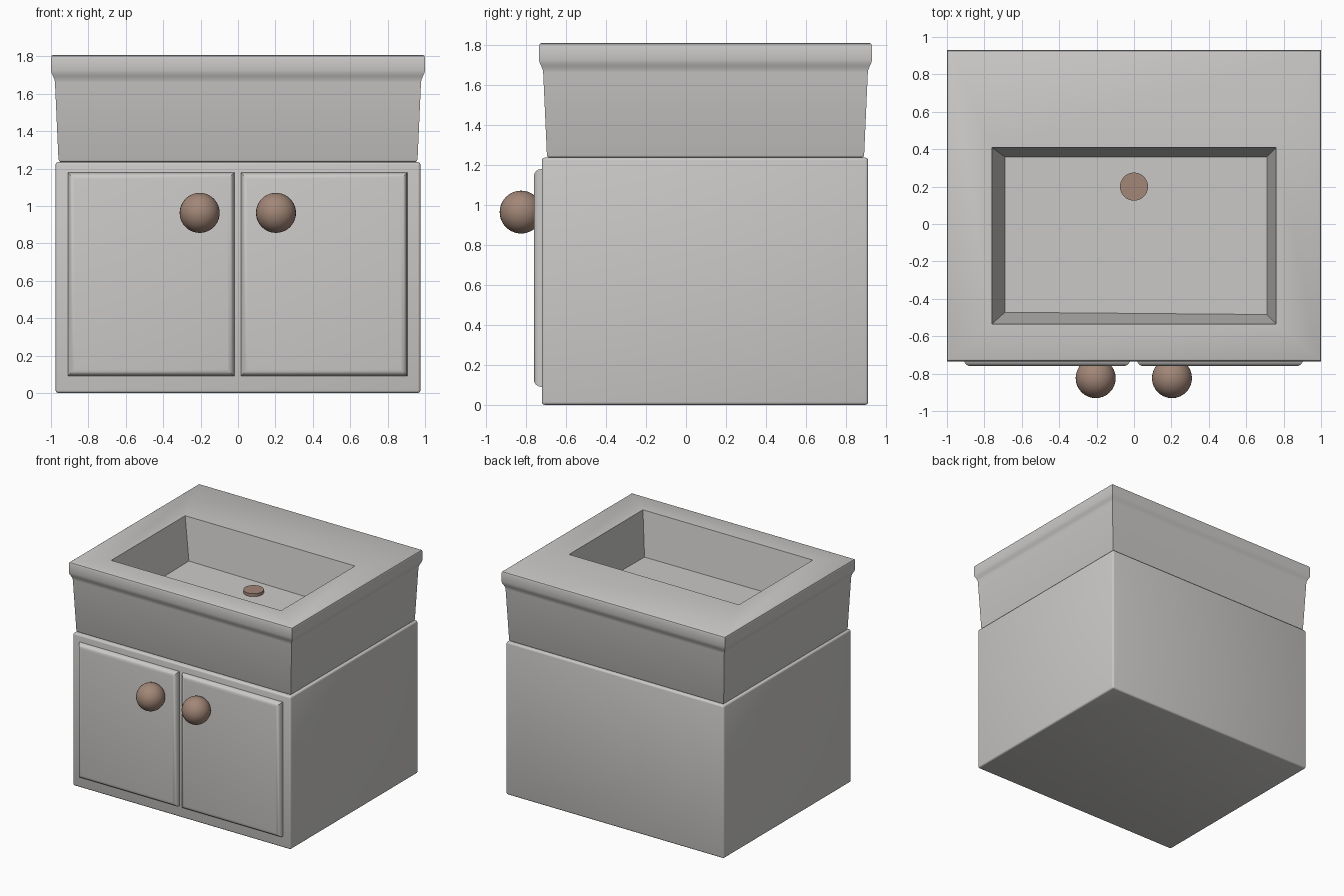
import bpy, bmesh
from mathutils import Matrix

if "Cube" in bpy.data.objects:
    bpy.data.objects.remove(bpy.data.objects["Cube"])


def material(name, rgb):
    m = bpy.data.materials.new(name)
    m.diffuse_color = (*rgb, 1)
    m.use_nodes = True
    m.node_tree.nodes["Principled BSDF"].inputs["Base Color"].default_value = m.diffuse_color
    return m


GREY = material("warm_light_grey", (0.60, 0.59, 0.575))
BRONZE = material("dusty_brown", (0.36, 0.24, 0.185))


def finish(name, bm, mat, angle=0.6):
    bmesh.ops.recalc_face_normals(bm, faces=bm.faces)
    me = bpy.data.meshes.new(name)
    bm.to_mesh(me)
    bm.free()
    ob = bpy.data.objects.new(name, me)
    bpy.context.collection.objects.link(ob)
    me.materials.append(mat)
    bpy.ops.object.select_all(action='DESELECT')
    bpy.context.view_layer.objects.active = ob
    ob.select_set(True)
    bpy.ops.object.shade_smooth_by_angle(angle=angle)
    return ob


def box(x0, x1, y0, y1, z0, z1):
    bm = bmesh.new()
    bmesh.ops.create_cube(bm, size=1)
    for v in bm.verts:
        v.co = (x1 if v.co.x > 0 else x0, y1 if v.co.y > 0 else y0, z1 if v.co.z > 0 else z0)
    return bm


# Cabinet body with softened edges
bm = box(-0.975, 0.975, -0.72, 0.91, 0, 1.235)
bmesh.ops.bevel(bm, geom=bm.edges[:], offset=0.014, segments=3, profile=0.5, affect='EDGES')
finish("cabinet", bm, GREY)

# Doors with rounded front edges
for name, x0, x1 in (("left_door", -0.91, -0.02), ("right_door", 0.015, 0.905)):
    bm = box(x0, x1, -0.76, -0.71, 0.09, 1.178)
    front = [e for e in bm.edges if all(v.co.y < -0.75 for v in e.verts)]
    bmesh.ops.bevel(bm, geom=front, offset=0.036, segments=4, profile=0.5, affect='EDGES')
    finish(name, bm, GREY)

# Knobs
for name, x in (("left_knob", -0.205), ("right_knob", 0.203)):
    bm = bmesh.new()
    bmesh.ops.create_uvsphere(bm, u_segments=32, v_segments=20, radius=0.107,
                              matrix=Matrix.Translation((x, -0.824, 0.963)))
    finish(name, bm, BRONZE)

# Basin: stacked rectangles up the outside, over the rim and into the bowl
# outer profile: inset from the rim, height
profile = [(0.053, 1.235), (0.045, 1.238), (0.040, 1.248), (0.0215, 1.66), (0.019, 1.675),
           (0.012, 1.692), (0.004, 1.708), (0.0, 1.725), (0.0, 1.792), (0.004, 1.803), (0.014, 1.808)]
rings = [[(sx * (1 - d), 0.0975 + sy * (0.8325 - d), z)
          for sx, sy in ((-1, -1), (1, -1), (1, 1), (-1, 1))] for d, z in profile]
rings.append([(-0.76, -0.535, 1.808), (0.76, -0.535, 1.808), (0.76, 0.41, 1.808), (-0.76, 0.41, 1.808)])
rings.append([(-0.69, -0.472, 1.47), (0.71, -0.484, 1.458), (0.71, 0.358, 1.468), (-0.69, 0.358, 1.48)])
bm = bmesh.new()
loops = [[bm.verts.new(p) for p in r] for r in rings]
for a, b in zip(loops, loops[1:]):
    for i in range(4):
        j = (i + 1) % 4
        bm.faces.new((a[i], a[j], b[j], b[i]))
bm.faces.new(loops[0][::-1])
bm.faces.new(loops[-1])
finish("basin", bm, GREY)

# Drain plug
bm = bmesh.new()
bmesh.ops.create_cone(bm, cap_ends=True, segments=32, radius1=0.075, radius2=0.075, depth=0.05,
                      matrix=Matrix.Translation((0, 0.2, 1.47)))
finish("drain", bm, BRONZE)
